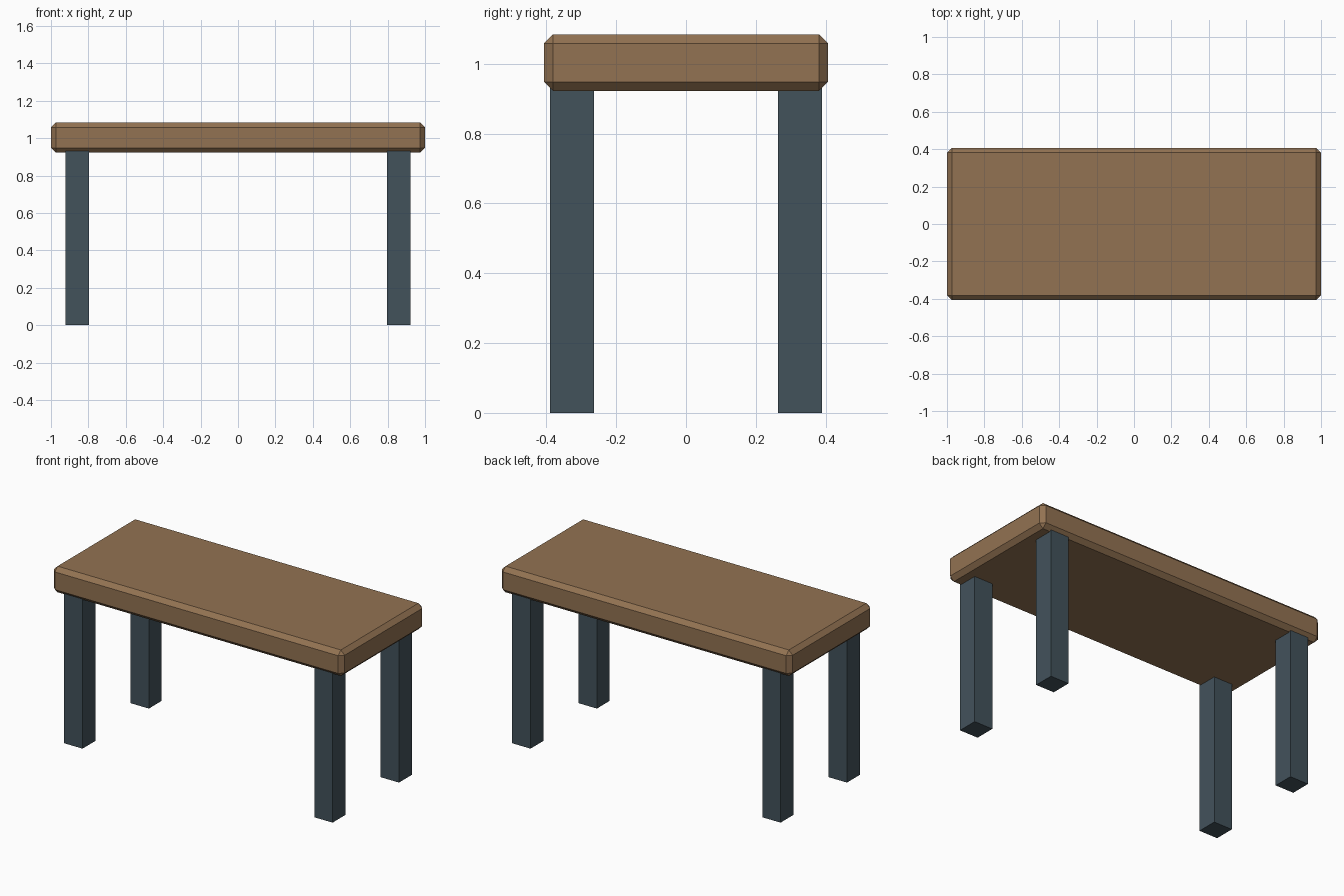
import bpy

if "Cube" in bpy.data.objects:
    bpy.data.objects.remove(bpy.data.objects["Cube"])


def material(name, rgb):
    mat = bpy.data.materials.new(name)
    mat.diffuse_color = (*rgb, 1.0)
    mat.use_nodes = True
    mat.node_tree.nodes["Principled BSDF"].inputs["Base Color"].default_value = mat.diffuse_color
    return mat


def box(name, low, high, mat):
    """Axis-aligned box between two corners."""
    size = [b - a for a, b in zip(low, high)]
    centre = [(a + b) / 2 for a, b in zip(low, high)]
    bpy.ops.mesh.primitive_cube_add(size=1, location=centre)
    obj = bpy.context.object
    obj.name = name
    obj.scale = size
    bpy.ops.object.transform_apply(location=False, rotation=False, scale=True)
    obj.data.materials.append(mat)
    return obj


wood = material("brown wood", (0.29, 0.17, 0.085))
steel = material("slate grey", (0.055, 0.085, 0.105))

# Thick table top with chamfered edges
top = box("table_top", (-1, -0.407, 0.922), (1, 0.407, 1.084), wood)
bevel = top.modifiers.new("chamfer", 'BEVEL')
bevel.width = 0.026
bevel.segments = 1

# Four square legs, sunk slightly into the top
for x, side in ((-0.86, "left"), (0.86, "right")):
    for y, end in ((-0.326, "front"), (0.326, "back")):
        h = 0.063
        box(f"{end}_{side}_leg", (x - h, y - h, 0), (x + h, y + h, 0.95), steel)
